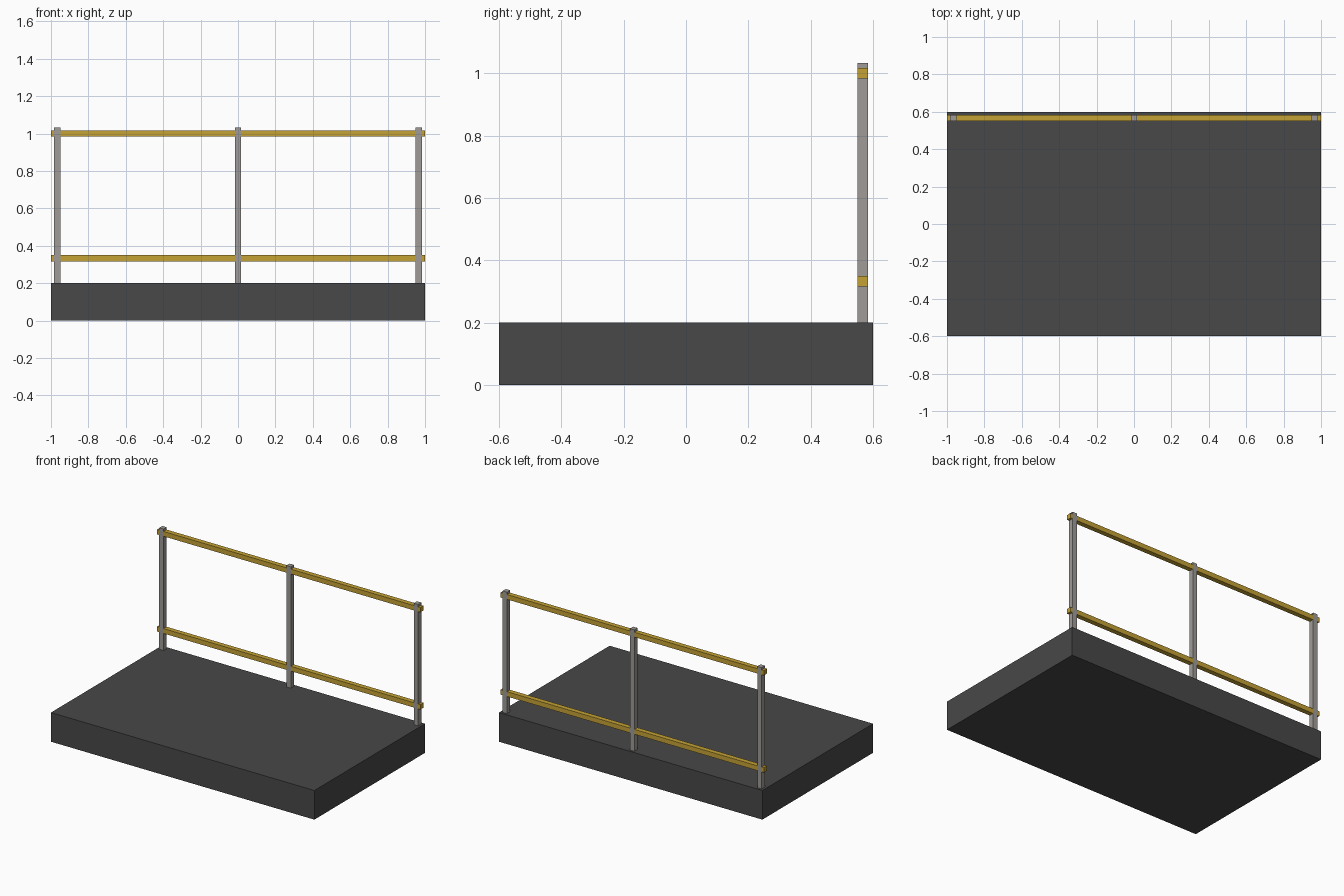
import bpy

cube = bpy.data.objects.get("Cube")
if cube:
    bpy.data.objects.remove(cube, do_unlink=True)


def material(name, rgb):
    mat = bpy.data.materials.new(name)
    mat.use_nodes = True
    mat.diffuse_color = (*rgb, 1)
    mat.node_tree.nodes["Principled BSDF"].inputs["Base Color"].default_value = (*rgb, 1)
    return mat


def box(name, size, centre, mat):
    bpy.ops.mesh.primitive_cube_add(size=1, location=centre)
    obj = bpy.context.object
    obj.name = name
    obj.scale = size
    bpy.ops.object.transform_apply(location=False, rotation=False, scale=True)
    obj.data.materials.append(mat)
    return obj


charcoal = material("charcoal", (0.065, 0.065, 0.065))
steel = material("warm grey steel", (0.35, 0.33, 0.31))
yellow = material("safety yellow", (0.56, 0.36, 0.035))

DECK_TOP = 0.2
POST_TOP = 1.033
BAR = 0.0333
RAIL_Y = 0.5667

# Solid platform
box("platform", (2, 1.2, DECK_TOP), (0, 0, DECK_TOP / 2), charcoal)

# Upright posts, a hair thicker than the rails they carry
for name, x in (("right_post", -0.9667), ("middle_post", 0), ("left_post", 0.9667)):
    box(name, (BAR, BAR + 0.001, POST_TOP - DECK_TOP),
        (x, RAIL_Y, (POST_TOP + DECK_TOP) / 2), steel)

# Horizontal rails
for name, z in (("lower_rail", 0.3333), ("top_rail", 1.0)):
    box(name, (2, BAR, BAR), (0, RAIL_Y, z), yellow)
